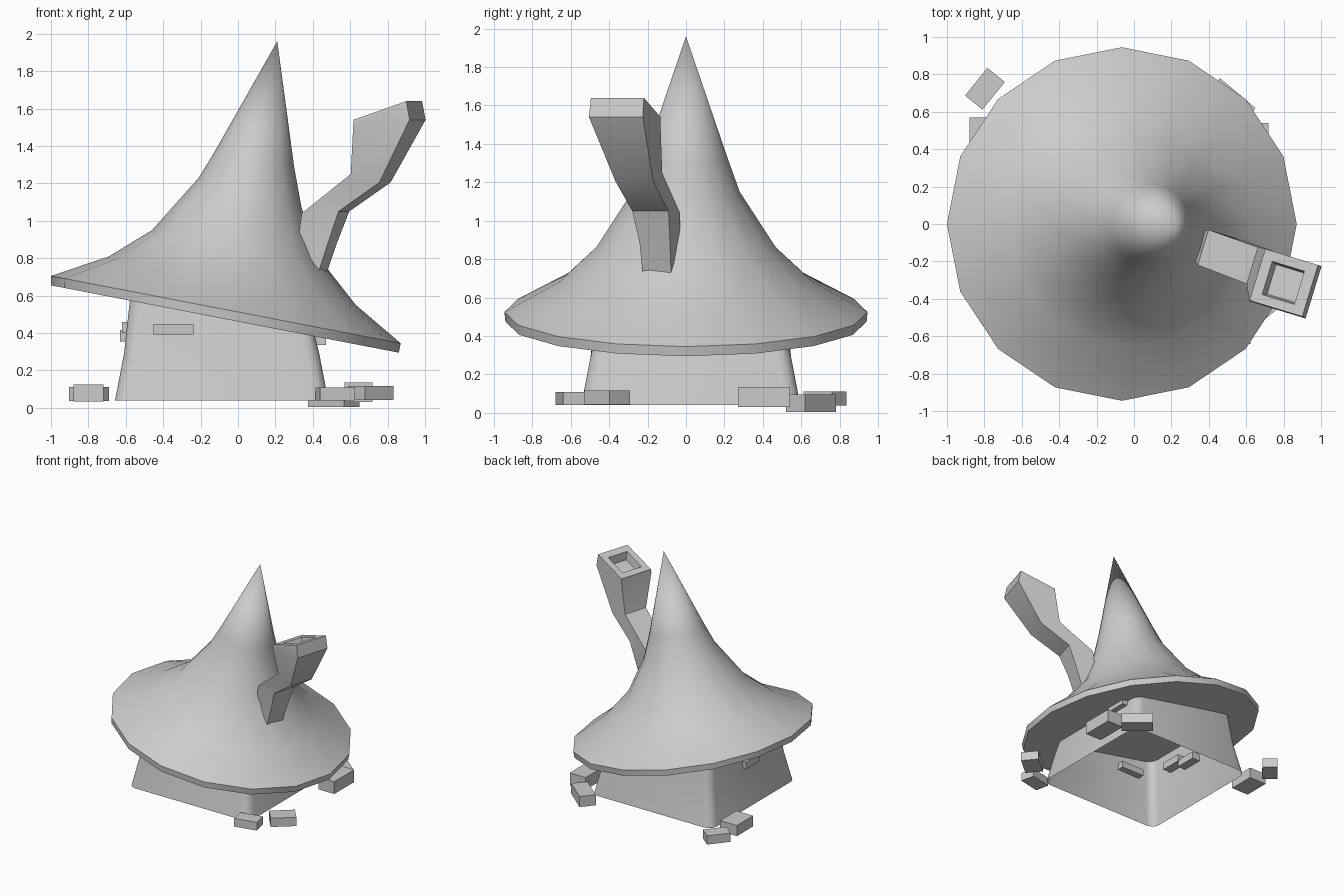
import bpy, math
from math import sin, cos, pi, radians

if "Cube" in bpy.data.objects:
    bpy.data.objects.remove(bpy.data.objects["Cube"])


def make(name, verts, faces, angle=30):
    me = bpy.data.meshes.new(name)
    me.from_pydata(verts, [], faces)
    ob = bpy.data.objects.new(name, me)
    bpy.context.collection.objects.link(ob)
    bpy.ops.object.select_all(action='DESELECT')
    ob.select_set(True)
    bpy.context.view_layer.objects.active = ob
    bpy.ops.object.shade_smooth_by_angle(angle=radians(angle))
    return ob


def loft(name, rings, cap_start=False, cap_end=False, angle=30):
    """Skin a stack of counter-clockwise rings of equal length."""
    n = len(rings[0])
    verts = [p for r in rings for p in r]
    faces = [(k * n + i, k * n + (i + 1) % n, (k + 1) * n + (i + 1) % n, (k + 1) * n + i)
             for k in range(len(rings) - 1) for i in range(n)]
    if cap_start:
        faces.append(tuple(reversed(range(n))))
    if cap_end:
        faces.append(tuple(range(len(verts) - n, len(verts))))
    return make(name, verts, faces, angle)


# Pointed hat roof: tilted 16-sided rings (left x, left z, right x, right z, y radius)
SIDES = 16
levels = [(-1.0, .655, .86, .295, .94), (-1.0, .705, .87, .345, .945),
          (-.69, .81, .63, .55, .66), (-.46, .95, .45, .78, .465),
          (-.21, 1.23, .34, 1.07, .28), (-.125, 1.37, .30, 1.29, .215)]
verts = []
for xl, zl, xr, zr, ry in levels:
    for i in range(SIDES):
        a = 2 * pi * i / SIDES
        t = (1 + cos(a)) / 2
        verts.append((xl + (xr - xl) * t, ry * sin(a), zl + (zr - zl) * t))
tip = len(verts)
verts.append((.21, 0, 1.96))
faces = [tuple(reversed(range(SIDES)))]
for k in range(len(levels)):
    for i in range(SIDES):
        a, b = k * SIDES + i, k * SIDES + (i + 1) % SIDES
        faces.append((a, b, tip) if k == len(levels) - 1 else (a, b, b + SIDES, a + SIDES))
make("hat_roof", verts, faces, 40)


# House wall: flared square tube with rounded corners, top following the roof tilt
def wall_ring(half, z, tilt=0, rad=.07, steps=3):
    pts = []
    for q in range(4):
        cx = (half - rad) * (1 if q in (0, 3) else -1)
        cy = (half - rad) * (1 if q in (0, 1) else -1)
        for s in range(steps + 1):
            a = pi / 2 * (q + s / steps)
            x, y = -.0875 + cx + rad * cos(a), .025 + cy + rad * sin(a)
            pts.append((x, y, z - tilt * (x + .065)))
    return pts


loft("house_wall", [wall_ring(.57, .04), wall_ring(.522, .29), wall_ring(.485, .53, .19)], angle=40)


# Crooked chimney: rings (inner u, z, outer u, z, v min, v max) in a turned frame
def flue_ring(u0, z0, u1, z1, v0, v1):
    ca, sa = cos(radians(-17)), sin(radians(-17))
    return [(ca * u - sa * v, sa * u + ca * v, z)
            for u, v, z in ((u0, v0, z0), (u1, v0, z1), (u1, v1, z1), (u0, v1, z0))]


loft("chimney", [flue_ring(*r) for r in (
    (.33, .66, .455, .66, -.09, .06), (.36, .88, .53, .88, -.09, .075),
    (.39, 1.04, .595, 1.05, -.11, .087), (.67, 1.25, .83, 1.205, -.13, .075),
    (.71, 1.51, 1.025, 1.54, -.215, .078), (.71, 1.54, 1.005, 1.64, -.21, .078),
    (.765, 1.555, .945, 1.62, -.16, .025), (.79, 1.50, .945, 1.55, -.15, .015))],
    cap_start=True, cap_end=True)


# Loose stones and wall bricks
def block(name, c, size, rot=0):
    ca, sa = cos(radians(rot)), sin(radians(rot))
    rings = []
    for sz in (-.5, .5):
        rings.append([(c[0] + ca * x * size[0] - sa * y * size[1],
                       c[1] + sa * x * size[0] + ca * y * size[1], c[2] + sz * size[2])
                      for x, y in ((-.5, -.5), (.5, -.5), (.5, .5), (-.5, .5))])
    loft(name, rings, True, True)


stones = [((-.797, .723, .075), (.19, .12, .075), 51),
          ((-.80, .46, .08), (.16, .22, .09), 0),
          ((.513, .65, .05), (.25, .13, .09), -40),
          ((.645, .405, .083), (.15, .27, .105), 0),
          ((.52, -.60, .075), (.19, .12, .07), 12),
          ((.71, -.41, .08), (.20, .14, .075), 40)]
for i, s in enumerate(stones):
    block(f"ground_stone_{i + 1}", *s)

bricks = [((-.345, -.48, .42), (.215, .11, .055)),
          ((-.58, .0, .385), (.10, .18, .06)),
          ((-.57, -.17, .43), (.10, .18, .06)),
          ((.42, .33, .36), (.10, .18, .05))]
for i, b in enumerate(bricks):
    block(f"wall_brick_{i + 1}", *b)
